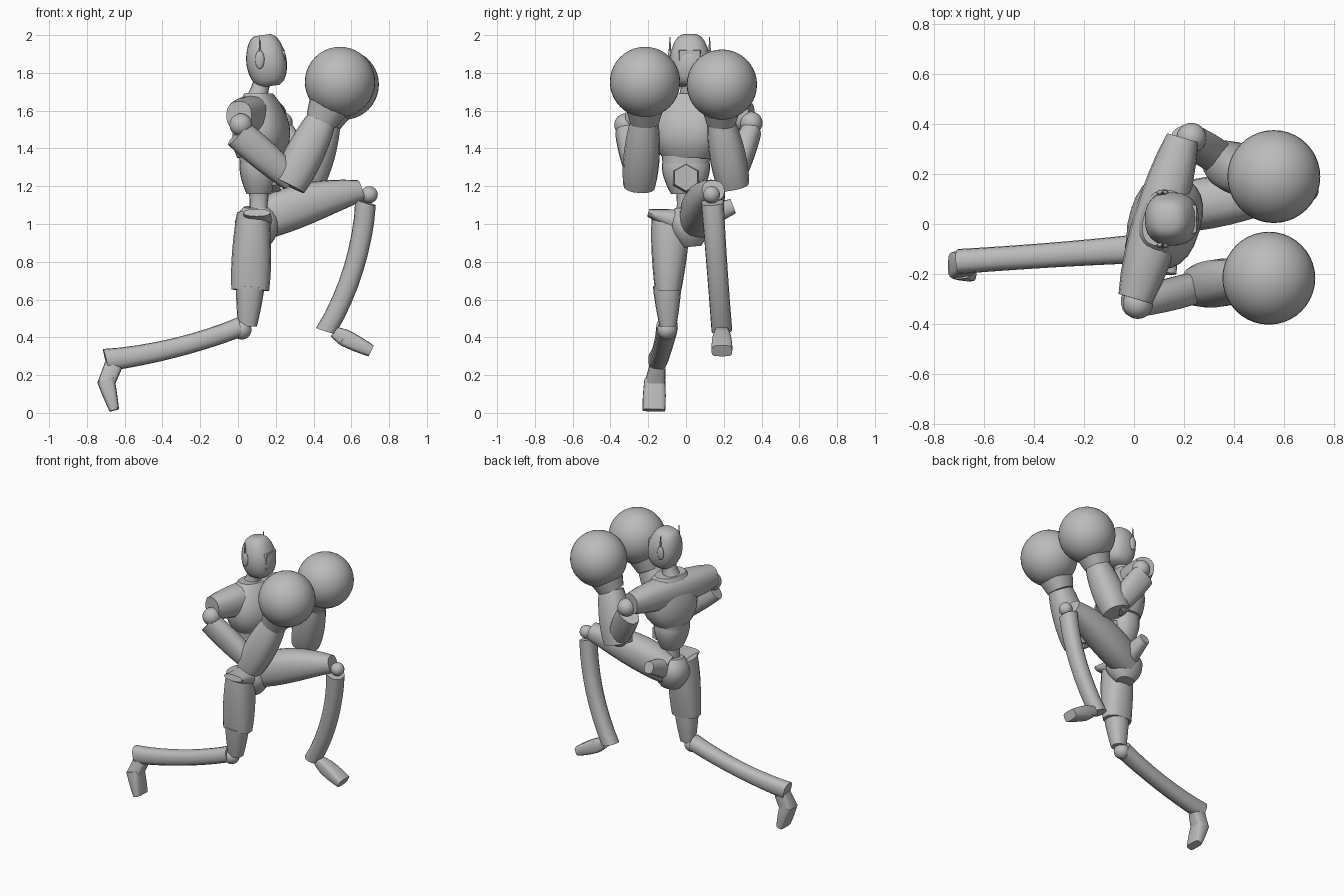
import bpy
import bmesh
import math
from mathutils import Vector

default_cube = bpy.data.objects.get("Cube")
if default_cube:
    bpy.data.objects.remove(default_cube, do_unlink=True)

# One matte grey for the whole figure
colour = (.5, .5, .5, 1)
grey = bpy.data.materials.new("matte_grey")
grey.use_nodes = True
grey.diffuse_color = colour
grey.node_tree.nodes["Principled BSDF"].inputs["Base Color"].default_value = colour

ACROSS = Vector((0, 1, 0))
UP = Vector((0, 0, 1))
SHOULDER_LINE = Vector((.3, 1, 0))


def finish(bm, name):
    """Turn a bmesh into a smooth, coloured object."""
    bmesh.ops.recalc_face_normals(bm, faces=bm.faces)
    mesh = bpy.data.meshes.new(name)
    bm.to_mesh(mesh)
    bm.free()
    mesh.materials.append(grey)
    obj = bpy.data.objects.new(name, mesh)
    bpy.context.collection.objects.link(obj)
    bpy.ops.object.select_all(action="DESELECT")
    obj.select_set(True)
    bpy.context.view_layer.objects.active = obj
    bpy.ops.object.shade_smooth_by_angle(angle=math.radians(40))


def superellipse(angle, roundness):
    """Point on a unit section between a circle and a square."""
    pair = math.cos(angle), math.sin(angle)
    return [math.copysign(abs(value) ** (2 / roundness), value) for value in pair]


def limb(name, start, end, start_size, end_size, bulge=0, bow=0, softness=.8,
         side=ACROSS, sides=16, roundness=2.4, steps=8):
    """Tapered form between two points; sizes are half width along side and half depth."""
    bm = bmesh.new()
    start, end = Vector(start), Vector(end)
    start_size, end_size = Vector(start_size), Vector(end_size)
    along = (end - start).normalized()
    wide = (side - along * side.dot(along)).normalized()
    deep = along.cross(wide)
    rings = []
    for step in range(steps + 1):
        t = step / steps
        swell = max(math.sin(math.pi * t), 0) ** softness
        centre = start.lerp(end, t) + deep * bow * swell
        width, depth = start_size.lerp(end_size, t) * (1 + bulge * swell)
        ring = []
        for k in range(sides):
            u, v = superellipse(math.tau * k / sides, roundness)
            ring.append(bm.verts.new(centre + wide * u * width + deep * v * depth))
        rings.append(ring)
    for low, high in zip(rings, rings[1:]):
        for k in range(sides):
            n = (k + 1) % sides
            bm.faces.new((low[k], low[n], high[n], high[k]))
    bm.faces.new(reversed(rings[0]))
    bm.faces.new(rings[-1])
    finish(bm, name)


def ball(name, centre, radius, scale=(1, 1, 1), detail=16):
    bm = bmesh.new()
    bmesh.ops.create_uvsphere(bm, u_segments=detail * 2, v_segments=detail, radius=radius)
    bmesh.ops.scale(bm, vec=scale, verts=bm.verts)
    bmesh.ops.translate(bm, vec=centre, verts=bm.verts)
    finish(bm, name)


# Head with a square visor
limb("head", start=(.17, .02, 1.73), end=(.13, .02, 2), start_size=(.05, .05),
     end_size=(.045, .045), bulge=1.25, softness=.55, sides=24, steps=16)
limb("visor", start=(.2, .02, 1.865), end=(.25, .02, 1.865), start_size=(.058, .07),
     end_size=(.055, .055), side=UP, roundness=20, steps=1)
limb("neck", start=(.1, .02, 1.66), end=(.135, .02, 1.78), start_size=(.065, .06),
     end_size=(.05, .05), bulge=-.15)

# Ear pods and antennas
for label, offset in (("near", -.105), ("far", .105)):
    pod = Vector((.115, .02 + offset, 1.87))
    ball("ear_pod_" + label, pod, .05, scale=(.5, .25, 1), detail=8)
    limb("antenna_" + label, start=pod, end=pod + UP * .12, start_size=(.01, .01),
         end_size=(.002, .002), sides=6, steps=1)

# Torso, twisted toward the far shoulder
limb("chest", start=(.11, .01, 1.35), end=(.11, .02, 1.69), start_size=(.135, .11),
     end_size=(.11, .07), bulge=.55, bow=-.015, side=SHOULDER_LINE, sides=24)
limb("shoulder_yoke", start=(.005, -.3, 1.575), end=(.195, .345, 1.57), start_size=(.075, .07),
     end_size=(.07, .065), bulge=.5, side=UP)
limb("waist_band", start=(.11, 0, 1.32), end=(.11, 0, 1.36), start_size=(.125, .102),
     end_size=(.128, .104), sides=24, steps=1)
limb("abdomen", start=(.11, 0, 1.16), end=(.11, 0, 1.33), start_size=(.08, .065),
     end_size=(.125, .1), bulge=.15, sides=24)
limb("buckle", start=(.18, 0, 1.245), end=(.225, 0, 1.245), start_size=(.08, .08),
     end_size=(.07, .07), side=UP, sides=6, roundness=2, steps=1)
limb("spine", start=(.11, 0, 1.02), end=(.11, 0, 1.18), start_size=(.06, .06),
     end_size=(.055, .055), bulge=-.15)

# Pelvis with a flare over each hip
limb("pelvis", start=(.1, .03, .88), end=(.1, .01, 1.09), start_size=(.05, .06),
     end_size=(.07, .07), bulge=.8)
limb("hip_flare_far", start=(.12, .08, 1.03), end=(.12, .25, 1.095), start_size=(.07, .06),
     end_size=(.04, .035), side=UP)
limb("hip_flare_near", start=(.1, -.06, 1.02), end=(.1, -.2, 1.06), start_size=(.06, .08),
     end_size=(.02, .07), side=UP)

# Kneeling rear leg
rear_knee = Vector((.01, -.1, .455))
rear_ankle = Vector((-.7, -.15, .28))
rear_heel = Vector((-.7, -.165, .15))
rear_toe = Vector((-.655, -.17, .014))
limb("rear_thigh", start=(.08, -.08, 1.06), end=(.065, -.095, .65), start_size=(.1, .085),
     end_size=(.07, .1), bulge=.12)
limb("rear_knee_cover", start=(.065, -.1, .67), end=(.05, -.095, .46), start_size=(.075, .075),
     end_size=(.045, .05), bulge=.05)
ball("rear_knee_ball", rear_knee + Vector((.01, 0, -.015)), .052)
limb("rear_shin", rear_knee, rear_ankle, start_size=(.058, .052), end_size=(.05, .06),
     bulge=-.08, bow=.025)
limb("rear_ankle", rear_ankle + Vector((.04, 0, -.03)), rear_heel, start_size=(.042, .048),
     end_size=(.055, .045), roundness=4)
limb("rear_foot", rear_heel + UP * .025, rear_toe, start_size=(.055, .047),
     end_size=(.06, .026), bulge=.05, roundness=4)

# Raised front leg
front_ankle = Vector((.465, .19, .435))
front_instep = Vector((.56, .19, .4))
front_toe = Vector((.705, .19, .328))
limb("front_thigh", start=(.1, .05, 1.01), end=(.65, .145, 1.178), start_size=(.085, .1),
     end_size=(.06, .056), bulge=.4, bow=.018)
ball("front_knee_ball", (.695, .135, 1.155), .045)
limb("front_shin", start=(.675, .14, 1.115), end=front_ankle, start_size=(.06, .057),
     end_size=(.055, .054), bulge=-.04, bow=.043)
limb("front_ankle", start=(.505, .19, .43), end=front_instep, start_size=(.035, .03),
     end_size=(.045, .045), roundness=4)
limb("front_foot", front_instep, front_toe, start_size=(.045, .045), end_size=(.055, .032),
     bulge=.08, roundness=4)


# Guarding arms, each from shoulder ball to glove
def arm(label, shoulder, elbow, wrist, glove):
    shoulder, elbow, wrist, glove = map(Vector, (shoulder, elbow, wrist, glove))
    ball("shoulder_ball_" + label, shoulder + Vector((.015, 0, .045)), .06)
    limb("upper_arm_" + label, shoulder, elbow, start_size=(.055, .08),
         end_size=(.06, .065), bulge=.12)
    limb("forearm_" + label, elbow.lerp(wrist, -.1), wrist, start_size=(.085, .09),
         end_size=(.074, .08), bulge=.2)
    limb("glove_cuff_" + label, wrist, wrist.lerp(glove, .5), start_size=(.08, .085),
         end_size=(.112, .115))
    ball("glove_" + label, glove, .186, detail=20)


arm("near", shoulder=(0, -.32, 1.48), elbow=(.285, -.245, 1.235),
    wrist=(.44, -.22, 1.545), glove=(.54, -.217, 1.752))
arm("far", shoulder=(.215, .345, 1.49), elbow=(.37, .245, 1.235),
    wrist=(.465, .185, 1.54), glove=(.56, .19, 1.738))
